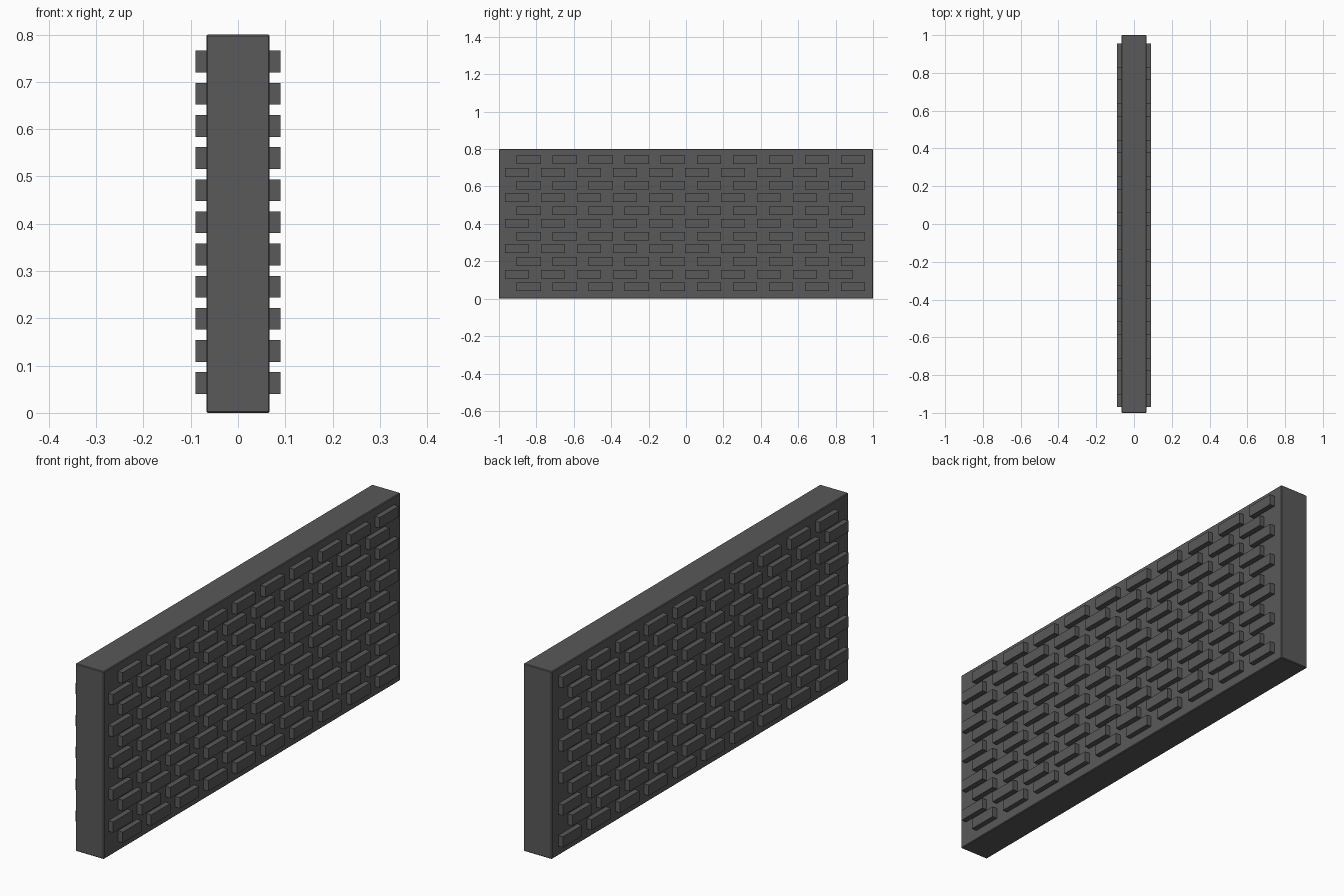
import bpy, bmesh
from mathutils import Matrix, Vector

if "Cube" in bpy.data.objects:
    bpy.data.objects.remove(bpy.data.objects["Cube"])

grey = bpy.data.materials.new("dark grey stone")
grey.diffuse_color = (0.1, 0.1, 0.1, 1)
grey.use_nodes = True
grey.node_tree.nodes["Principled BSDF"].inputs["Base Color"].default_value = grey.diffuse_color


def add_box(bm, lo, hi):
    lo, hi = Vector(lo), Vector(hi)
    m = Matrix.Translation((lo + hi) / 2) @ Matrix.Diagonal((*(hi - lo), 1))
    bmesh.ops.create_cube(bm, size=1, matrix=m)


def finish(bm, name):
    me = bpy.data.meshes.new(name)
    bm.to_mesh(me)
    bm.free()
    me.materials.append(grey)
    ob = bpy.data.objects.new(name, me)
    bpy.context.collection.objects.link(ob)
    return ob


# Wall slab with slightly eased edges
bm = bmesh.new()
add_box(bm, (-0.067, -1, 0), (0.067, 1, 0.8))
slab = finish(bm, "wall_slab")
bev = slab.modifiers.new("eased_edges", 'BEVEL')
bev.width = 0.003
bev.segments = 1

# Raised bricks in staggered rows, mirrored to the other face
bm = bmesh.new()
for row in range(11):
    z = 0.04 + 0.068 * row
    start = -0.905 if row % 2 == 0 else -0.969
    for i in range(10):
        y = start + 0.1925 * i
        add_box(bm, (0.06, y, z), (0.0895, y + 0.129, z + 0.046))
bricks = finish(bm, "raised_bricks")
bricks.modifiers.new("other_face", 'MIRROR').use_axis[0] = True
